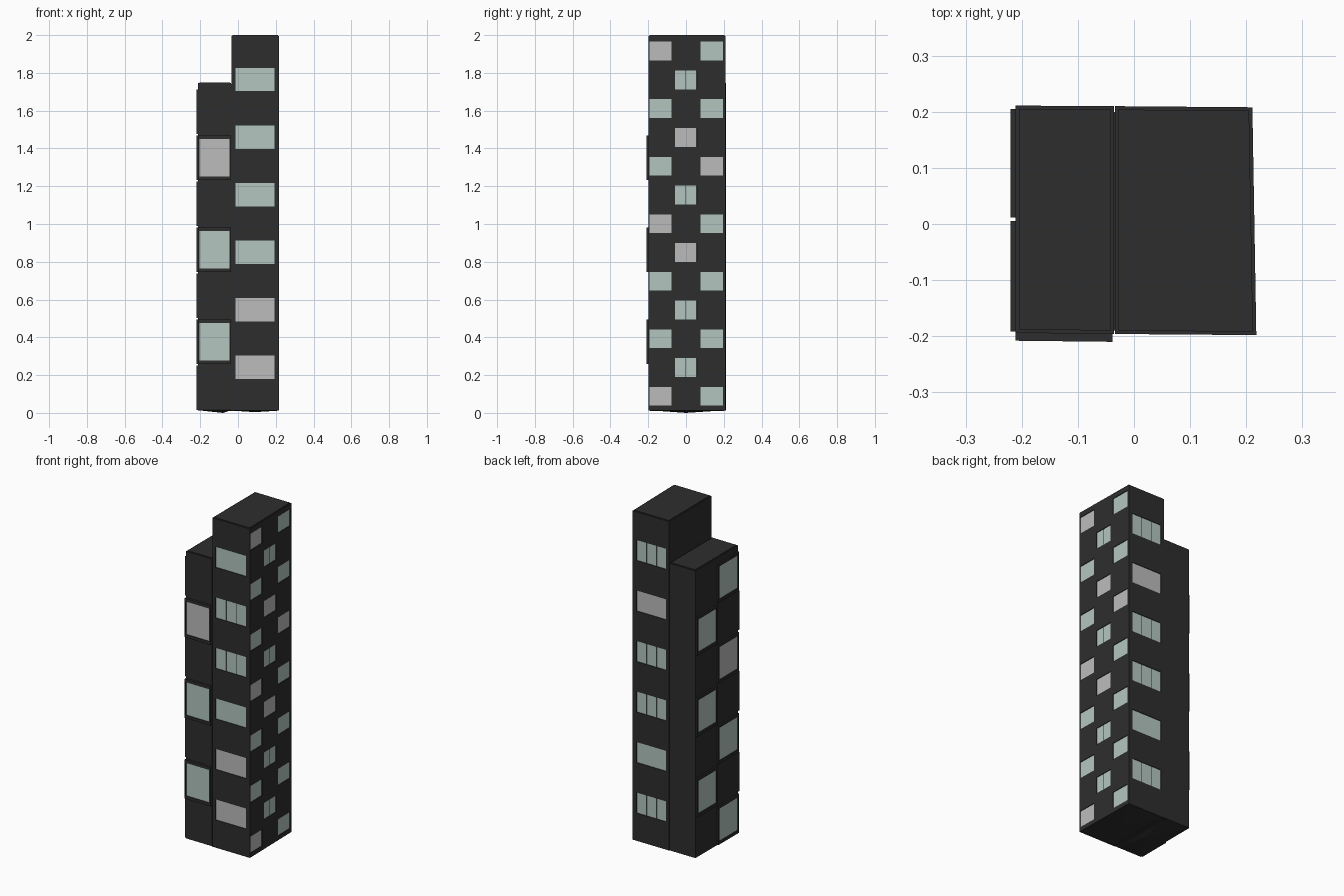
import bpy, bmesh
from mathutils import Vector

if "Cube" in bpy.data.objects:
    bpy.data.objects.remove(bpy.data.objects["Cube"])


def material(name, r, g, b):
    m = bpy.data.materials.new(name)
    m.diffuse_color = (r, g, b, 1)
    m.use_nodes = True
    m.node_tree.nodes["Principled BSDF"].inputs["Base Color"].default_value = m.diffuse_color
    return m


DARK = material("dark_cladding", 0.027, 0.027, 0.027)
GLASS = material("pale_glass", 0.45, 0.56, 0.52)
GREY = material("grey_glass", 0.5, 0.5, 0.5)


def finish(name, bm, mat):
    bmesh.ops.recalc_face_normals(bm, faces=bm.faces[:])
    me = bpy.data.meshes.new(name)
    bm.to_mesh(me)
    bm.free()
    ob = bpy.data.objects.new(name, me)
    bpy.context.collection.objects.link(ob)
    if mat:
        me.materials.append(mat)
    return ob


def prism(name, pts, z0, z1, apex=None):
    """Upright prism; an apex makes a shallow pointed underside."""
    bm = bmesh.new()
    lo = [bm.verts.new((x, y, z0)) for x, y in pts]
    hi = [bm.verts.new((x, y, z1)) for x, y in pts]
    n = len(pts)
    for i in range(n):
        j = (i + 1) % n
        bm.faces.new((lo[i], lo[j], hi[j], hi[i]))
    bm.faces.new(hi)
    if apex:
        c = bm.verts.new(apex)
        for i in range(n):
            bm.faces.new((lo[i], c, lo[(i + 1) % n]))
    else:
        bm.faces.new(lo[::-1])
    return finish(name, bm, DARK)


def slab(bm, wall, u0, u1, z0, z1, d0, d1):
    """Box on a wall: u along it, d outward from it."""
    p, q = Vector(wall[0]), Vector(wall[1])
    t = (q - p).normalized()
    n = Vector((t.y, -t.x))
    v = []
    for z in (z0, z1):
        for u, d in ((u0, d0), (u1, d0), (u1, d1), (u0, d1)):
            c = p + t * u + n * d
            v.append(bm.verts.new((c.x, c.y, z)))
    for f in ((0, 1, 2, 3), (4, 5, 6, 7), (0, 1, 5, 4), (1, 2, 6, 5), (2, 3, 7, 6), (3, 0, 4, 7)):
        bm.faces.new([v[i] for i in f])


def part(name, mat, wall, *boxes):
    bm = bmesh.new()
    for b in boxes:
        slab(bm, wall, *b)
    return finish(name, bm, mat)


def inset(pts, m):
    cx = sum(p[0] for p in pts) / 4
    cy = sum(p[1] for p in pts) / 4
    return [(x - m if x > cx else x + m, y - m if y > cy else y + m) for x, y in pts]


# Slightly skewed footprints, counter-clockwise from front left
tall = [(-0.034, -0.196), (0.218, -0.198), (0.211, 0.208), (-0.034, 0.21)]
low = [(-0.211, -0.194), (-0.036, -0.196), (-0.036, 0.21), (-0.211, 0.211)]

tower = prism("tall_tower", tall, 0.012, 1.996, (0.09, 0, 0.004))
prism("tall_roof", inset(tall, 0.006), 1.99, 2.0)
prism("low_block", low, 0.014, 1.746, (-0.08, 0, 0.0))
prism("low_roof", inset(low, 0.006), 1.74, 1.75)
prism("joint_core", [(-0.05, -0.19), (-0.02, -0.19), (-0.02, 0.2), (-0.05, 0.2)], 0.01, 1.74)

front, right, back = (tall[0], tall[1]), (tall[1], tall[2]), (tall[2], tall[3])

# Tower windows: wall, u range, z range, kind letters (g glass, m mullioned, s grey)
windows = []
for wall, tag, u0, u1, kinds in ((front, "front", 0.021, 0.227, "ssgmmg"),
                                 (back, "back", 0.026, 0.226, "mgmmsm")):
    for i, k in enumerate(kinds):
        z = 0.241 + 0.3048 * i
        windows.append((tag, wall, u0, u1, z - 0.062, z + 0.062, k, 3))
for u0, u1, z, kinds in ((0.004, 0.121, 0.088, "sggsggs"),
                         (0.139, 0.255, 0.24, "mmsmsm"),
                         (0.276, 0.394, 0.088, "ggggsgg")):
    for i, k in enumerate(kinds):
        c = z + 0.3045 * i
        windows.append(("side", right, u0, u1, c - 0.05, c + 0.05, k, 2))

cut = bmesh.new()
for tag, wall, u0, u1, z0, z1, k, n in windows:
    slab(cut, wall, u0, u1, z0, z1, -0.006, 0.02)
    part(tag + "_window", GREY if k == "s" else GLASS, wall, (u0, u1, z0, z1, -0.012, -0.004))
    if k == "m":
        us = [u0 + (u1 - u0) * j / n for j in range(1, n)]
        part(tag + "_mullions", DARK, wall, *[(u - 0.001, u + 0.001, z0, z1, -0.006, -0.002) for u in us])

# Recess the window openings
cutter = finish("window_cutter", cut, DARK)
cutter.hide_render = True
mod = tower.modifiers.new("recesses", "BOOLEAN")
mod.operation = "DIFFERENCE"
mod.solver = "EXACT"
mod.object = cutter
bpy.context.view_layer.objects.active = tower
bpy.ops.object.modifier_apply(modifier=mod.name)
bpy.data.objects.remove(cutter)


def framed_window(tag, wall, u0, u1, z0, z1, mat, depth, mu, mz):
    """Raised dark frame around a recessed pane."""
    part(tag + "_frame", DARK, wall,
         (u0, u0 + mu, z0, z1, -0.004, depth), (u1 - mu, u1, z0, z1, -0.004, depth),
         (u0 + mu, u1 - mu, z0, z0 + mz, -0.004, depth), (u0 + mu, u1 - mu, z1 - mz, z1, -0.004, depth))
    part(tag + "_pane", mat, wall, (u0 + mu, u1 - mu, z0 + mz, z1 - mz, -0.004, depth - 0.005))


# Low block: chequered raised window panels on front and left
low_front, low_left = (low[0], low[1]), (low[3], low[0])
for row in range(7):
    z0 = 0.016 + 0.2435 * row
    z1 = z0 + 0.235
    if row % 2:
        framed_window("low_front", low_front, 0.0, 0.173, z0, z1,
                      GREY if row == 5 else GLASS, 0.014, 0.008, 0.018)
        framed_window("left_rear", low_left, 0.006, 0.199, z0, z1, GLASS, 0.009, 0.01, 0.018)
    else:
        framed_window("left_front", low_left, 0.206, 0.403, z0, z1,
                      GREY if row == 4 else GLASS, 0.009, 0.01, 0.018)
